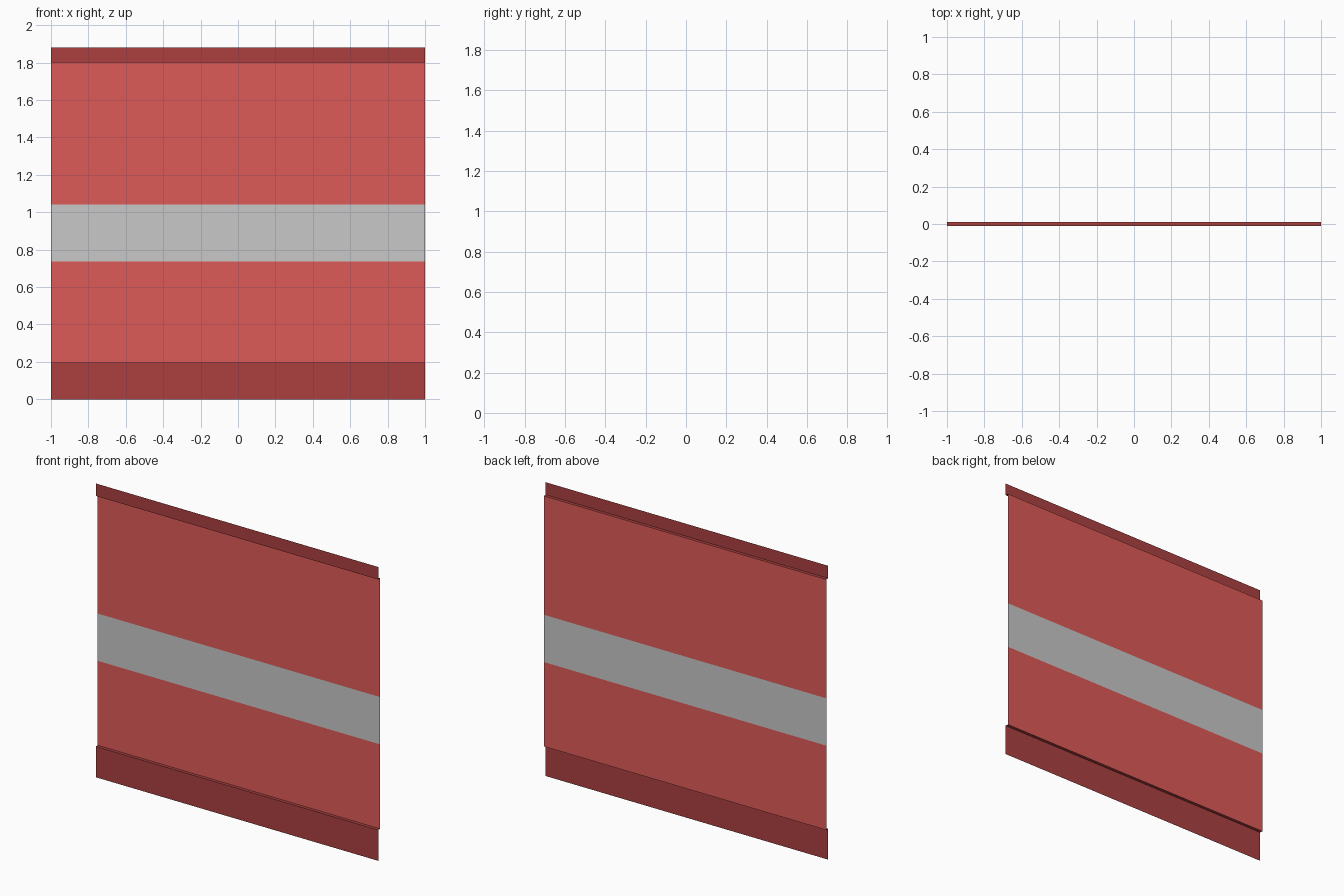
import bpy

if "Cube" in bpy.data.objects:
    bpy.data.objects.remove(bpy.data.objects["Cube"])

D = 0.01          # half the depth of the step between trim and panel
Z_BASE, Z_TOP, Z_END = 0.197, 1.80, 1.88
STRIPE = (0.737, 1.04)


def srgb(r, g, b):
    def lin(c):
        c /= 255
        return c / 12.92 if c <= 0.04045 else ((c + 0.055) / 1.055) ** 2.4
    return (lin(r), lin(g), lin(b), 1)


def material(name, rgb):
    m = bpy.data.materials.new(name)
    m.diffuse_color = srgb(*rgb)
    m.use_nodes = True
    m.node_tree.nodes["Principled BSDF"].inputs["Base Color"].default_value = m.diffuse_color
    return m


red = material("red", (222, 91, 88))
dark_red = material("dark red", (172, 64, 64))
grey = material("grey", (200, 200, 200))


def sheet(name, profile, mats, rule=lambda z: 0):
    """Open sheet: a (y, z) profile swept along x from -1 to 1."""
    verts = [(x, y, z) for y, z in profile for x in (-1, 1)]
    faces = [(2 * i, 2 * i + 1, 2 * i + 3, 2 * i + 2) for i in range(len(profile) - 1)]
    me = bpy.data.meshes.new(name)
    me.from_pydata(verts, [], faces)
    for m in mats:
        me.materials.append(m)
    for p in me.polygons:
        p.material_index = rule(p.center.z)
    ob = bpy.data.objects.new(name, me)
    bpy.context.collection.objects.link(ob)


# Bottom trim with the ledge that steps back to the panel
sheet("base_trim", [(-D, 0), (-D, Z_BASE), (D, Z_BASE)], [dark_red])

# Wall panel with a grey stripe
sheet("wall_panel", [(D, z) for z in (Z_BASE, *STRIPE, Z_TOP)], [red, grey],
      lambda z: 1 if STRIPE[0] < z < STRIPE[1] else 0)

# Top trim with the ledge that steps forward again
sheet("top_trim", [(D, Z_TOP), (-D, Z_TOP), (-D, Z_END)], [dark_red])
